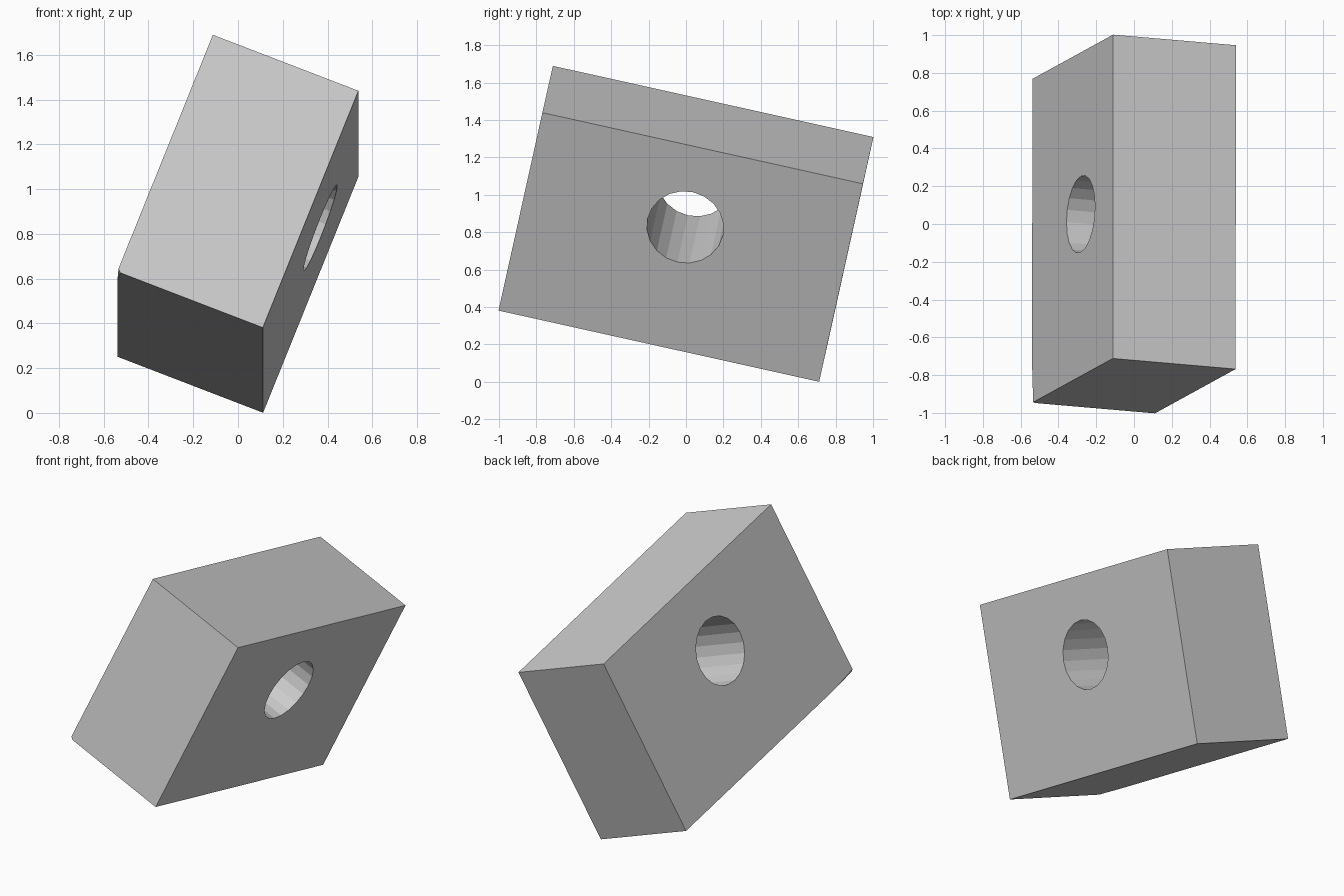
import bpy, bmesh
from mathutils import Matrix, Vector

if "Cube" in bpy.data.objects:
    bpy.data.objects.remove(bpy.data.objects["Cube"])

# Local axes of the tilted block: thickness, length, height
u = Vector((0.65, -0.056, -0.25)).normalized()
v = Vector((0, 1.715, -0.38))
v = (v - u * v.dot(u)).normalized()
w = u.cross(v).normalized()
T, L, H = 0.699, 1.756, 1.165
tilt = Matrix.Translation((0, 0, 0.845)) @ Matrix((u, v, w)).transposed().to_4x4()


def add_object(name, bm):
    bmesh.ops.recalc_face_normals(bm, faces=bm.faces)
    mesh = bpy.data.meshes.new(name)
    bm.to_mesh(mesh)
    bm.free()
    ob = bpy.data.objects.new(name, mesh)
    bpy.context.collection.objects.link(ob)
    ob.matrix_world = tilt
    return ob


# Block with one tiny clipped corner
bm = bmesh.new()
bmesh.ops.create_cube(bm, size=1, matrix=Matrix.Diagonal((T, L, H, 1)))
corner = Vector((-T / 2, -L / 2, -H / 2))
clip = (0.015, 0.2, 0.015)
normal = -Vector([1 / c for c in clip]).normalized()
cut = bmesh.ops.bisect_plane(bm, geom=bm.verts[:] + bm.edges[:] + bm.faces[:],
                             plane_co=corner + Vector((clip[0], 0, 0)),
                             plane_no=normal, clear_outer=True)
edges = [e for e in cut["geom_cut"] if isinstance(e, bmesh.types.BMEdge)]
bmesh.ops.contextual_create(bm, geom=edges)
block = add_object("block", bm)

# Round hole through the thickness, slightly above the middle
bm = bmesh.new()
bmesh.ops.create_cone(bm, cap_ends=True, segments=20, radius1=0.206,
                      radius2=0.206, depth=T * 2,
                      matrix=Matrix.Translation((0, 0, 0.118))
                      @ Matrix.Rotation(1.5707963, 4, 'Y'))
cutter = add_object("hole_cutter", bm)
cutter.hide_render = True
cutter.display_type = 'WIRE'

hole = block.modifiers.new("hole", 'BOOLEAN')
hole.operation = 'DIFFERENCE'
hole.solver = 'EXACT'
hole.object = cutter
